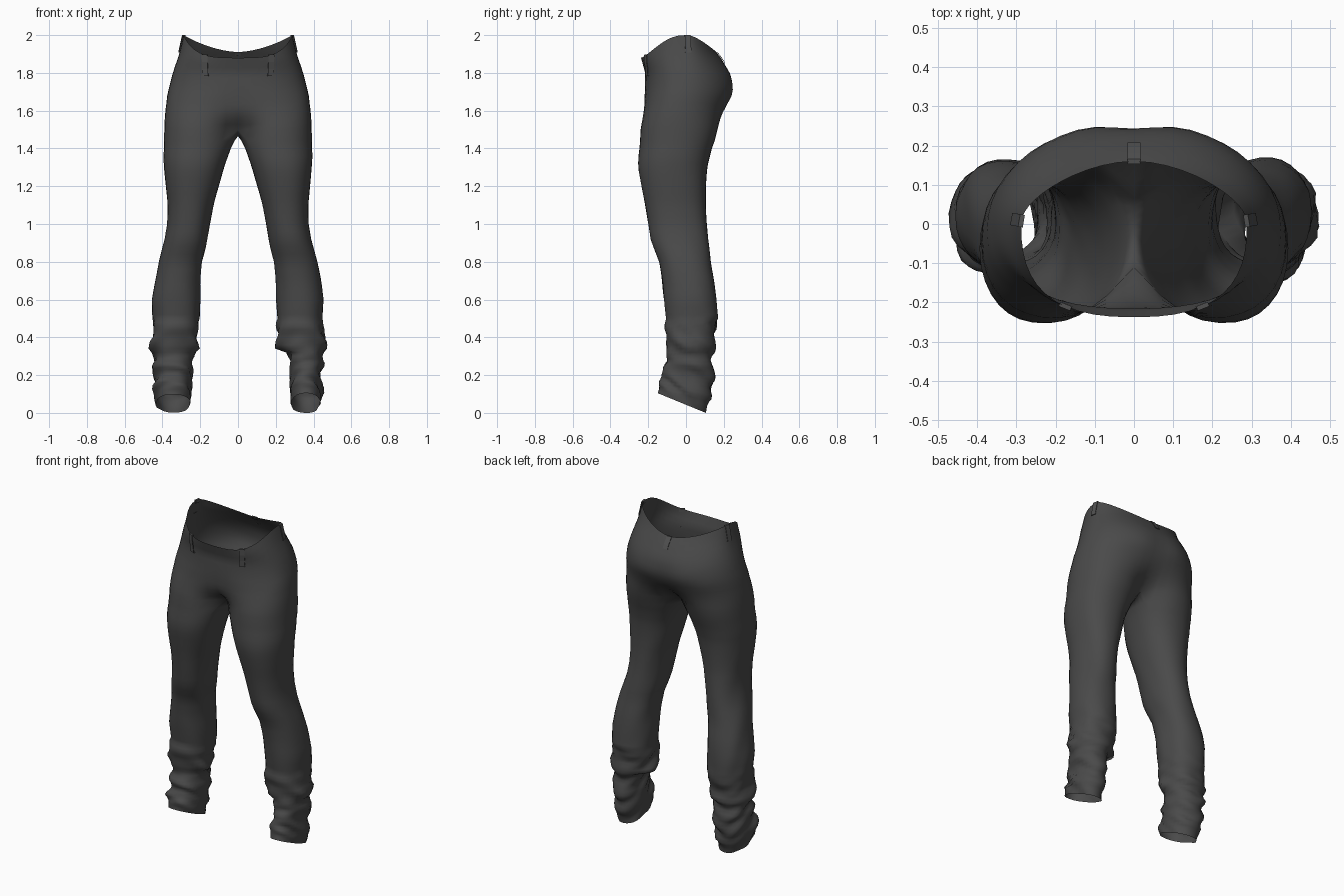
import bpy, bmesh, math
from mathutils import Vector, noise

if "Cube" in bpy.data.objects:
    bpy.data.objects.remove(bpy.data.objects["Cube"])

def material(name, v):
    m = bpy.data.materials.new(name)
    m.diffuse_color = (v, v, v, 1)
    m.use_nodes = True
    m.node_tree.nodes["Principled BSDF"].inputs["Base Color"].default_value = m.diffuse_color
    return m

fabric = material("dark grey cloth", 0.068)
trim = material("belt loop grey", 0.08)

# seat profile: height, half width, front y, back y, front crease, back crease
SEAT = [(1.50, .390, -.240, .185, .130, .120), (1.55, .388, -.238, .214, .065, .082),
        (1.60, .385, -.234, .240, .025, .050), (1.65, .378, -.227, .256, .012, .030),
        (1.70, .370, -.222, .263, .004, .020), (1.75, .358, -.218, .258, .0, .014),
        (1.80, .345, -.216, .240, .0, .008), (1.88, .318, -.238, .186, .0, .002),
        (1.91, .308, -.236, .160, .0, .0), (2.00, .288, -.225, .110, .0, .0)]
# leg profile: height, inner x, outer x, front y, back y
LEG = [(0, .280, .435, -.142, .105), (.10, .275, .448, -.138, .120), (.17, .280, .438, -.120, .136),
       (.21, .275, .443, -.114, .140), (.25, .278, .460, -.106, .143), (.29, .270, .440, -.102, .138),
       (.325, .264, .448, -.095, .148), (.34, .214, .464, -.099, .154), (.38, .214, .468, -.102, .148),
       (.41, .214, .455, -.102, .143), (.45, .204, .450, -.118, .160), (.50, .207, .450, -.106, .166),
       (.60, .200, .455, -.115, .160), (.70, .200, .440, -.125, .150), (.80, .190, .420, -.142, .132),
       (.87, .172, .402, -.170, .124), (.92, .163, .388, -.188, .118), (1.0, .150, .374, -.200, .110),
       (1.1, .130, .372, -.215, .103), (1.2, .102, .382, -.235, .105), (1.3, .074, .391, -.254, .112),
       (1.4, .038, .396, -.250, .137), (1.45, .014, .394, -.246, .160)]

def lookup(table, z):
    z = min(max(z, table[0][0]), table[-1][0])
    for a, b in zip(table, table[1:]):
        if z <= b[0]:
            f = (z - a[0]) / (b[0] - a[0])
            return [p + (q - p) * f for p, q in zip(a[1:], b[1:])]

def spow(v, n):
    return math.copysign(abs(v) ** (2 / n), v)

A = math.radians(140)

def seat_point(z, t):
    """Point on the right half of the seat; t runs front centre -> side -> back centre."""
    xo, yf, yb, cf, cb = lookup(SEAT, z)
    n = 2.4 if t < 0 else 2.05
    c, s = max(math.cos(t), 0), math.sin(t)
    x = 0 if abs(c) < 1e-6 else xo * spow(c, n)
    yc = -.045 * max(0, min(1, (1.75 - z) / .25))
    dip = math.exp(-(x / .085) ** 2)
    if t < 0:
        y = yc + (yc - yf) * spow(s, n) + cf * dip
    else:
        y = yc + (yb - yc) * spow(s, n) - cb * dip
    p = Vector((x, y, z))
    # ease into the leg section near the crotch
    w = max(0, min(1, (1.72 - z) / .22)) ** 1.6 * (1 - math.exp(-(x / .10) ** 2))
    if w > 0:
        q = leg_point(1.45, t * A / (math.pi / 2), 1)
        q.y += .022 * max(0, math.sin(t))
        q.z = z
        p = p.lerp(q, w)
    return p

def waist_z(t):
    c = max(math.cos(t), 0)
    return 1.88 + .12 * c ** 3 if t < 0 else 1.91 + .09 * c ** 1.6

M, K = 25, 7                      # outer and inner columns per leg
TH = [-math.pi / 2 + math.pi * j / (M - 1) for j in range(M)]
PHI = [-A + 2 * A * j / (M - 1) for j in range(M)]
PHI += [A + (2 * math.pi - 2 * A) * (k + 1) / (K + 1) for k in range(K)]

def leg_point(h, phi, side):
    xi, xo, yf, yb = lookup(LEG, h)
    if side < 0 and h < .335:
        xi -= .03
    cx, cy = (xi + xo) / 2, (yf + yb) / 2
    c, s = math.cos(phi), math.sin(phi)
    x = cx + (xo - xi) / 2 * spow(c, 2.2)
    y = cy + (yb - yf) / 2 * spow(s, 2.2)
    # rumpled cloth gathers towards the ankle
    amp = .003 + .004 * max(0, min(1, (.95 - h) / .4)) + .014 * max(0, min(1, (.48 - h) / .1))
    amp *= min(1, max(0, (1.4 - h) / .2))
    if h < .08:
        amp *= .5
    p = Vector((x * side * 7, y * 7, h * (16 if h < .5 else 6) + y * 12 + side * 3))
    d = noise.noise(p) * amp * 1.2
    x, y = x + c * d, y + s * d
    # slanted hem: high in front, low at the heel
    z = h + max(0, 1 - h / .3) * (.043 - .41 * y)
    return Vector((x, y, max(z, 0)))

# trousers: seat lofted from half rings, each leg from closed rings
bm = bmesh.new()
for side in (1, -1):
    def vert(p):
        return bm.verts.new((p.x * side, p.y, p.z))

    def quad(a, b, c, d):
        bm.faces.new((a, b, c, d) if side > 0 else (d, c, b, a))

    rows = []
    for i in range(15):
        f = i / 14
        rows.append([vert(seat_point(1.5 + (waist_z(t) - 1.5) * f, t)) for t in TH])
    for lo, up in zip(rows, rows[1:]):
        for j in range(M - 1):
            quad(lo[j], lo[j + 1], up[j + 1], up[j])
    # crotch seam closes the top ring of the leg
    y0, y1 = rows[0][-1].co.y, rows[0][0].co.y
    seam = []
    for k in range(K):
        f = (k + 1) / (K + 1)
        seam.append(vert(Vector((0, y0 + (y1 - y0) * f, 1.5 - .035 * math.sin(math.pi * f)))))
    upper = rows[0] + seam
    heights = [1.44 - .04 * i for i in range(23)] + [.54 - .02 * i for i in range(28)]
    for h in heights:
        ring = [vert(leg_point(max(h, 0), p, side)) for p in PHI]
        for j in range(M + K):
            k = (j + 1) % (M + K)
            quad(ring[j], ring[k], upper[k], upper[j])
        upper = ring
bmesh.ops.remove_doubles(bm, verts=bm.verts, dist=.0004)
# relax the join between seat and legs
for _ in range(4):
    band = [v for v in bm.verts if 1.38 < v.co.z < 1.66 and abs(v.co.x) > .02]
    bmesh.ops.smooth_vert(bm, verts=band, factor=.5, use_axis_x=True, use_axis_y=True, use_axis_z=False)
me = bpy.data.meshes.new("trousers")
bm.to_mesh(me)
bm.free()
me.materials.append(fabric)
me.shade_smooth()
bpy.context.collection.objects.link(bpy.data.objects.new("trousers", me))

# belt loops: thin strips hooked over the waist edge
def belt_loop(name, t, mirror, length, lean):
    top = waist_z(t)
    e = .03
    if abs(t) > 1.5:
        across, out = Vector((1, 0, 0)), Vector((0, 1, 0))
    else:
        across = seat_point(top, t + e) - seat_point(top, t - e)
        across.z = 0
        across.normalize()
        out = Vector((across.y, -across.x, 0))
    spots = [(-.02, -.006), (0, -.005), (0, .005)]
    spots += [(-length * k / 3, .005) for k in (1, 2, 3)] + [(-length, -.003)]
    bm = bmesh.new()
    prev = None
    for dz, off in spots:
        c = seat_point(top + dz, t) + out * off + across * (lean * dz)
        pair = []
        for w in (-.016, .016):
            p = c + across * w
            pair.append(bm.verts.new((p.x * mirror, p.y, p.z)))
        if prev:
            bm.faces.new((prev[0], prev[1], pair[1], pair[0]))
        prev = pair
    bmesh.ops.recalc_face_normals(bm, faces=bm.faces)
    me = bpy.data.meshes.new(name)
    bm.to_mesh(me)
    bm.free()
    me.materials.append(trim)
    ob = bpy.data.objects.new(name, me)
    bpy.context.collection.objects.link(ob)
    mod = ob.modifiers.new("thickness", "SOLIDIFY")
    mod.thickness = .003
    mod.offset = 0

for m, word in ((1, "right"), (-1, "left")):
    belt_loop("front_belt_loop_" + word, math.radians(-60), m, .11, .25)
    belt_loop("side_belt_loop_" + word, math.radians(4), m, .09, 0)
belt_loop("back_belt_loop", math.pi / 2, 1, .06, 0)
